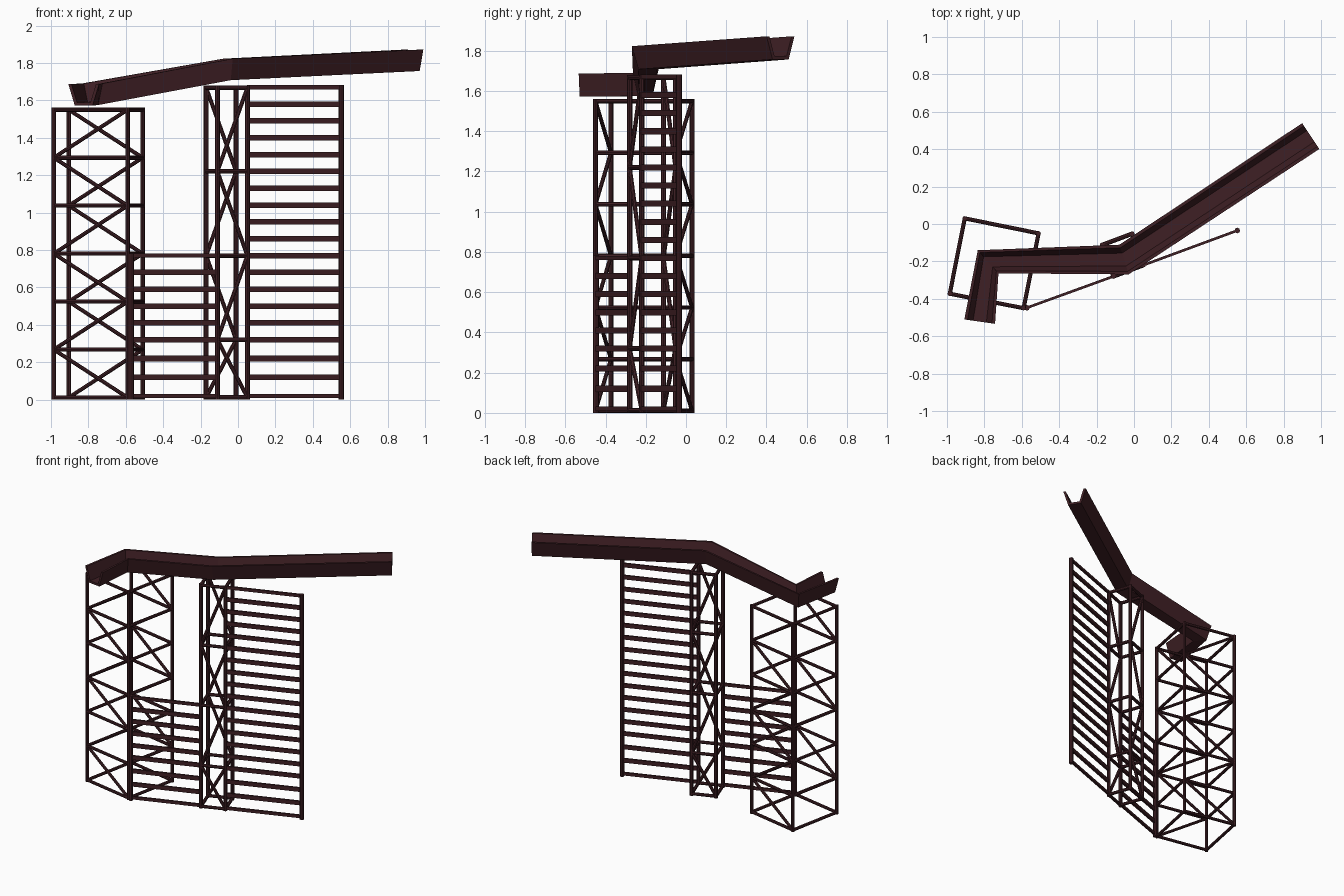
import bpy, bmesh, math
from mathutils import Vector, Matrix

if "Cube" in bpy.data.objects:
    bpy.data.objects.remove(bpy.data.objects["Cube"])

mat = bpy.data.materials.new("dark_maroon_metal")
mat.diffuse_color = (0.05, 0.014, 0.018, 1)
mat.use_nodes = True
mat.node_tree.nodes["Principled BSDF"].inputs["Base Color"].default_value = mat.diffuse_color


def finish(bm, name):
    bmesh.ops.recalc_face_normals(bm, faces=bm.faces)
    me = bpy.data.meshes.new(name)
    bm.to_mesh(me)
    bm.free()
    me.materials.append(mat)
    ob = bpy.data.objects.new(name, me)
    bpy.context.collection.objects.link(ob)
    return ob


def rod(bm, a, b, r, sides=8):
    a, b = Vector(a), Vector(b)
    d = b - a
    m = Matrix.Translation((a + b) / 2) @ d.to_track_quat('Z', 'Y').to_matrix().to_4x4()
    bmesh.ops.create_cone(bm, cap_ends=True, segments=sides, radius1=r, radius2=r,
                          depth=d.length, matrix=m)


def slat(bm, a, b, z, height, depth):
    a, b = Vector((*a, z)), Vector((*b, z))
    d = b - a
    m = (Matrix.Translation((a + b) / 2) @ Matrix.Rotation(math.atan2(d.y, d.x), 4, 'Z')
         @ Matrix.Diagonal((d.length, depth, height, 1)))
    bmesh.ops.create_cube(bm, size=1, matrix=m)


def tower(name, corners, levels, r):
    """Corners run front left, front right, back right, back left."""
    posts, rings, braces = bmesh.new(), bmesh.new(), bmesh.new()
    for c in corners:
        rod(posts, (*c, levels[0] - r), (*c, levels[-1] + r), r * 1.1)
    for z in levels:
        for i in range(4):
            rod(rings, (*corners[i], z), (*corners[(i + 1) % 4], z), r)
    # zigzag bracing on front and back faces only
    n = len(levels) - 1
    for p, q in ((corners[1], corners[0]), (corners[3], corners[2])):
        for i in range(n):
            s, e = (p, q) if i % 2 == 0 else (q, p)
            rod(braces, (*s, levels[n - i]), (*e, levels[n - i - 1]), r * 0.95)
    finish(posts, name + "_posts")
    finish(rings, name + "_rings")
    finish(braces, name + "_braces")


# Wide left tower
tower("left_tower", [(-0.985, -0.373), (-0.59, -0.45), (-0.51, -0.05), (-0.905, 0.03)],
      [0.011 + 0.2565 * i for i in range(7)], 0.011)

# Slim middle tower
tower("middle_tower", [(-0.11, -0.28), (0.05, -0.22), (-0.01, -0.052), (-0.17, -0.112)],
      [0.013, 0.32, 0.77, 1.22, 1.667], 0.012)

# Slatted panels either side of the middle tower
rows = [0.02, 0.12, 0.22] + [0.32 + 0.09 * i for i in range(16)]


def panel(name, a, b, post, top):
    slats, posts = bmesh.new(), bmesh.new()
    for z in rows:
        if z <= top + 0.01:
            edge = z < 0.05 or z > top - 0.02
            slat(slats, a, b, z, 0.022 if edge else 0.03, 0.014)
    rod(posts, (*post, 0), (*post, top + 0.012), 0.015)
    finish(slats, name + "_slats")
    finish(posts, name + "_post")


panel("right_panel", (0.05, -0.22), (0.552, -0.035), (0.552, -0.035), 1.67)
panel("left_panel", (-0.57, -0.447), (-0.11, -0.28), (-0.572, -0.448), 0.77)

# Bent open channel running across the top
path = [Vector(p) for p in ((-0.825, -0.522, 1.572), (-0.78, -0.202, 1.575),
                            (-0.053, -0.19, 1.708), (0.945, 0.47, 1.757))]
profile = [(-0.083, 0.115), (-0.048, 0), (0.048, 0), (0.083, 0.115),
           (0.066, 0.115), (0.036, 0.016), (-0.036, 0.016), (-0.066, 0.115)]
bm = bmesh.new()
sections = []
for i, p in enumerate(path):
    d = Vector((0, 0, 0))
    if i > 0:
        d += (p - path[i - 1]).normalized()
    if i < len(path) - 1:
        d += (path[i + 1] - p).normalized()
    side = Vector((-d.y, d.x, 0)).normalized()
    sections.append([bm.verts.new(p + side * u + Vector((0, 0, v))) for u, v in profile])
k = len(profile)
for s, t in zip(sections, sections[1:]):
    for j in range(k):
        bm.faces.new((s[j], s[(j + 1) % k], t[(j + 1) % k], t[j]))
bm.faces.new(sections[0])
bm.faces.new(sections[-1])
finish(bm, "top_channel")
